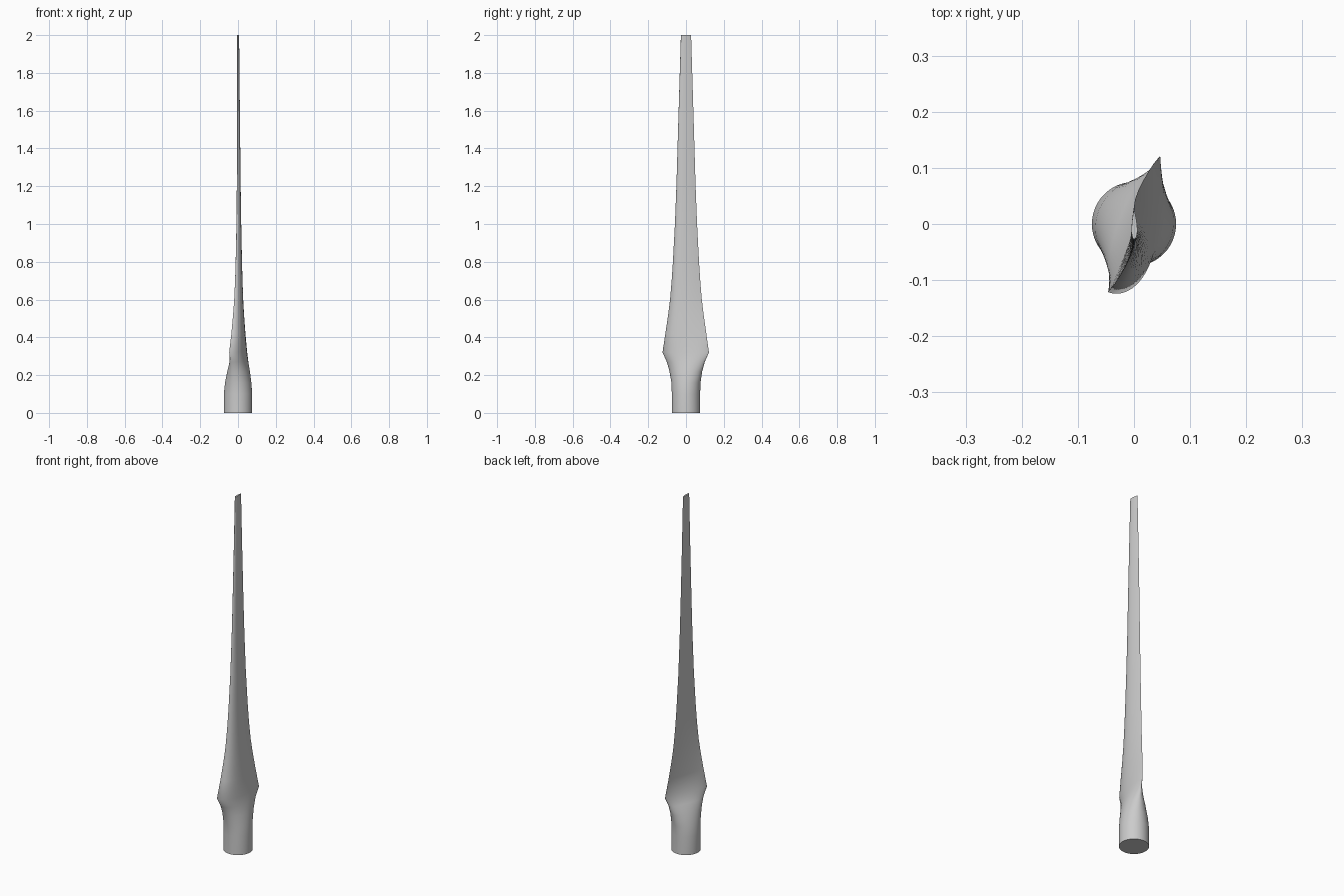
import bpy, bmesh, math

cube = bpy.data.objects.get("Cube")
if cube:
    bpy.data.objects.remove(cube)

paint = bpy.data.materials.new("blade grey")
paint.use_nodes = True
grey = (0.6, 0.6, 0.6, 1)
paint.diffuse_color = grey
paint.node_tree.nodes["Principled BSDF"].inputs["Base Color"].default_value = grey

ROOT_RADIUS = 0.075
SIDES = 64

# Stations: height, half chord, twist in degrees, blend from round root to airfoil
stations = [
    (0.0, 0.075, 21, 0), (0.1, 0.075, 21, 0), (0.16, 0.078, 21, 0.1),
    (0.22, 0.09, 21, 0.32), (0.27, 0.106, 21, 0.62), (0.32, 0.13, 21, 1),
    (0.42, 0.113, 18, 1), (0.52, 0.097, 15.5, 1), (0.6, 0.086, 13.5, 1),
    (0.7, 0.077, 11.5, 1), (0.8, 0.07, 10, 1), (1.0, 0.059, 7, 1),
    (1.2, 0.051, 5, 1), (1.4, 0.045, 3, 1), (1.7, 0.036, 1, 1), (2.0, 0.027, 0, 1),
]


def thickness(u):
    """Airfoil half thickness along the chord, scaled to a peak of about one."""
    return 10 * (0.2969 * math.sqrt(u) - 0.126 * u - 0.3516 * u**2
                 + 0.2843 * u**3 - 0.1036 * u**4)


def section(z, half, twist, blend):
    """One closed ring, leading edge towards -y, cambered towards +x."""
    along = min(1, max(0, (z - 0.32) / 1.68))
    upper = 0.2 - 0.09 * along
    lower = 0.08 * along
    t = math.radians(twist)
    ring = []
    for i in range(SIDES):
        a = math.tau * i / SIDES
        u = (1 - math.cos(a)) / 2
        side = upper if math.sin(a) >= 0 else -lower
        foil = max(0, thickness(u)) * 2 * half * side
        if side <= 0:
            foil += 0.03 * half * math.sin(a) * (1 - along) * -1
        x = (1 - blend) * ROOT_RADIUS * math.sin(a) + blend * foil
        y = -math.cos(a) * half
        ring.append((x * math.cos(t) + y * math.sin(t),
                     y * math.cos(t) - x * math.sin(t), z))
    return ring


# Loft the blade through all stations and close both ends
bm = bmesh.new()
rings = [[bm.verts.new(p) for p in section(*s)] for s in stations]
for low, high in zip(rings, rings[1:]):
    for i in range(SIDES):
        j = (i + 1) % SIDES
        bm.faces.new((low[i], low[j], high[j], high[i]))
bm.faces.new(rings[0][::-1])
bm.faces.new(rings[-1])
bmesh.ops.recalc_face_normals(bm, faces=bm.faces)

mesh = bpy.data.meshes.new("rotor_blade")
bm.to_mesh(mesh)
bm.free()
mesh.materials.append(paint)
blade = bpy.data.objects.new("rotor_blade", mesh)
bpy.context.collection.objects.link(blade)

bpy.context.view_layer.objects.active = blade
blade.select_set(True)
bpy.ops.object.shade_smooth_by_angle(angle=math.radians(40))
